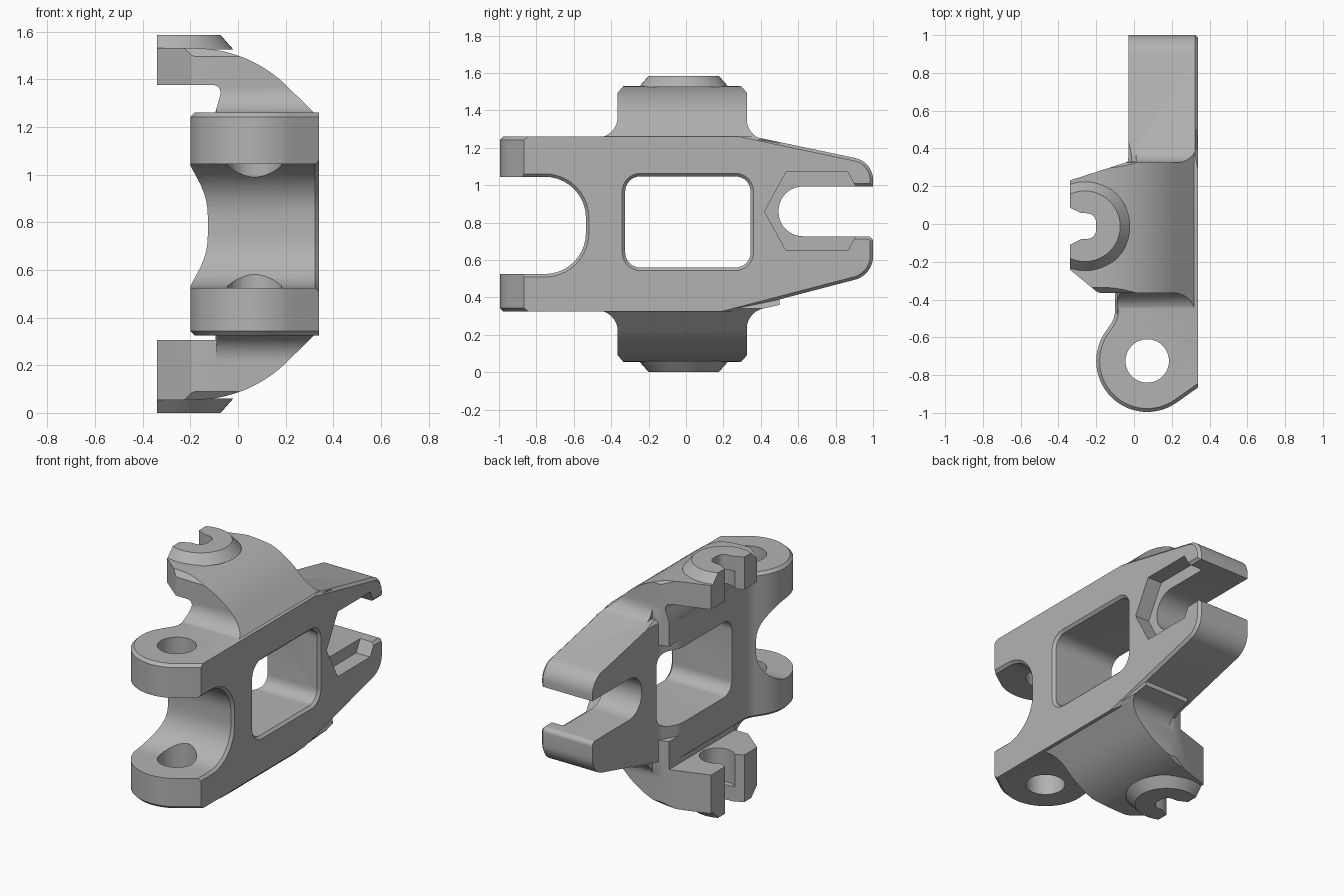
import bpy, bmesh, math
from mathutils import Vector, Matrix

cube = bpy.data.objects.get("Cube")
if cube:
    bpy.data.objects.remove(cube, do_unlink=True)

MID = 0.7925  # height of the mirror plane between the two lugs

steel = bpy.data.materials.new("grey_steel")
steel.use_nodes = True
steel.diffuse_color = (0.45, 0.45, 0.45, 1)
steel.node_tree.nodes["Principled BSDF"].inputs["Base Color"].default_value = (0.45, 0.45, 0.45, 1)


def rounded(points, steps=10):
    """Polygon whose corners (u, v, radius) are replaced by arcs."""
    out = []
    for i, p in enumerate(points):
        c = Vector(p[:2])
        if len(p) < 3:
            out.append(c)
            continue
        a = (Vector(points[i - 1][:2]) - c).normalized()
        b = (Vector(points[(i + 1) % len(points)][:2]) - c).normalized()
        half = a.angle(b) / 2
        centre = c + (a + b).normalized() * p[2] / math.sin(half)
        s = c + a * p[2] / math.tan(half) - centre
        e = c + b * p[2] / math.tan(half) - centre
        start = math.atan2(s.y, s.x)
        turn = (math.atan2(e.y, e.x) - start + math.pi) % (2 * math.pi) - math.pi
        for k in range(steps + 1):
            t = start + turn * k / steps
            out.append(centre + Vector((math.cos(t), math.sin(t))) * p[2])
    return out


def make_object(name, bm):
    bmesh.ops.recalc_face_normals(bm, faces=bm.faces)
    mesh = bpy.data.meshes.new(name)
    bm.to_mesh(mesh)
    bm.free()
    mesh.materials.append(steel)
    ob = bpy.data.objects.new(name, mesh)
    bpy.context.collection.objects.link(ob)
    return ob


def extrude(name, points, axis, lo, hi, chamfer=0, ends=(0, 1)):
    """Prism along an axis, with optional chamfers on its end caps."""
    place = {"x": lambda u, v, w: (w, u, v),
             "y": lambda u, v, w: (u, w, v),
             "z": lambda u, v, w: (u, v, w)}[axis]
    bm = bmesh.new()
    rings = [[bm.verts.new(place(p[0], p[1], w)) for p in points] for w in (lo, hi)]
    caps = [bm.faces.new(r) for r in rings]
    n = len(points)
    for i in range(n):
        j = (i + 1) % n
        bm.faces.new((rings[0][i], rings[0][j], rings[1][j], rings[1][i]))
    bmesh.ops.recalc_face_normals(bm, faces=bm.faces)
    if chamfer:
        edges = [e for k in ends for e in caps[k].edges]
        bmesh.ops.bevel(bm, geom=edges, offset=chamfer, segments=1,
                        affect='EDGES', clamp_overlap=False)
    return make_object(name, bm)


def cone(name, x, y, lo, hi, r_lo, r_hi):
    bm = bmesh.new()
    bmesh.ops.create_cone(bm, cap_ends=True, segments=48, radius1=r_lo, radius2=r_hi,
                          depth=hi - lo, matrix=Matrix.Translation((x, y, (lo + hi) / 2)))
    return make_object(name, bm)


def combine(ob, tool, operation):
    tool.hide_render = True
    mod = ob.modifiers.new("join", 'BOOLEAN')
    mod.operation = operation
    mod.solver = 'EXACT'
    mod.object = tool
    bpy.context.view_layer.objects.active = ob
    bpy.ops.object.modifier_apply(modifier=mod.name)
    bpy.data.objects.remove(tool, do_unlink=True)


def make_lug(name, underside):
    """Arched lug with a flared foot, tapered tip, boss and open slot."""
    arch = rounded([
        (0.3, 1.1), (0.335, 1.243), (0.045, 1.53, 0.55), (-0.34, 1.53)] + underside
        + [(-0.095, 1.1)])
    lug = extrude(name, arch, "y", -0.6, 0.6)
    foot = rounded([
        (0.5, 1.0), (0.5, 1.225), (0.325, 1.264, 0.11), (0.325, 1.495), (0.295, 1.53),
        (0.295, 1.7), (-0.335, 1.7), (-0.335, 1.53), (-0.365, 1.495), (-0.365, 1.255, 0.11),
        (-0.49, 1.255), (-0.49, 1.0)])
    combine(lug, extrude("foot", foot, "x", -0.6, 0.6), 'INTERSECT')
    tip = rounded([
        (-0.36, 0.224), (-0.03, 0.33, 0.1), (0.01, 0.33), (0.01, 0.6), (0.6, 0.6), (0.6, -0.6),
        (-0.09, -0.6), (-0.09, -0.364), (-0.19, -0.364, 0.03), (-0.36, -0.225)])
    combine(lug, extrude("tip", tip, "z", 0.9, 1.8), 'INTERSECT')

    # Tapered boss, trimmed flush with the lug end
    boss = cone("boss", -0.26, -0.012, 1.525, 1.585, 0.24, 0.187)
    trim = [(-0.34, -1), (1, -1), (1, 1), (-0.34, 1)]
    combine(boss, extrude("trim", trim, "z", 1, 2), 'INTERSECT')
    combine(lug, boss, 'UNION')

    # Open slot with a wider seat on the inner side
    slot = rounded([(-0.42, 0.125), (-0.28, 0.058), (-0.2, 0.055, 0.05),
                    (-0.2, -0.078, 0.05), (-0.28, -0.08), (-0.42, -0.15)])
    combine(lug, extrude("slot", slot, "z", 1.2, 1.8), 'DIFFERENCE')
    combine(lug, cone("seat", -0.215, -0.012, 1.2, 1.49, 0.105, 0.105), 'DIFFERENCE')
    return lug


# Main plate: side profile with a wide front fork and a narrow rear fork
side = rounded([
    (-1.2, 1.3), (0.17, 1.3), (1, 1.125, 0.12), (1, 0.993),
    (0.495, 0.993, 0.13), (0.495, 0.727, 0.13), (1, 0.727, 0.03), (1, 0.52, 0.13),
    (0.1, 0.285), (-1.2, 0.285), (-1.2, 0.525), (-0.535, 0.525, 0.22),
    (-0.535, 1.045, 0.22), (-1.2, 1.045)])
frame = extrude("bracket_frame", side, "x", -0.5, 0.34, 0.016, (1,))

# Plan outline: round fork eyes at the front, straight arms at the back
EYE = Vector((0.07, -0.725))
eye_arc = [EYE + 0.27 * Vector((math.cos(t), math.sin(t)))
           for t in (math.radians(-55 - 160 * k / 28) for k in range(29))]
neck = rounded([tuple(eye_arc[-1]), (-0.1, -0.497, 0.14), (-0.1, 0.2, 0.12),
                (-0.03, 0.33, 0.12), (-0.03, 1.1)])
plan = [(0.5, 1.1), (0.5, -0.752)] + eye_arc + neck[1:]
combine(frame, extrude("plan", plan, "z", 0.325, 1.26, 0.018), 'INTERSECT')

# Window with a chamfered outer rim
for grow, lo, bevel in ((0, -1, 0), (0.016, 0.324, 0.016)):
    y0, y1, z0, z1, r = -0.325 - grow, 0.345 + grow, 0.56 - grow, 1.047 + grow, 0.08 + grow
    window = rounded([(y0, z0, r), (y1, z0, r), (y1, z1, r), (y0, z1, r)])
    combine(frame, extrude("window", window, "x", lo, 0.6, bevel, (0,)), 'DIFFERENCE')

# Pin holes through the fork eyes and hexagonal nut pocket at the rear slot
combine(frame, cone("pin_hole", EYE.x, EYE.y, 0, 2, 0.115, 0.115), 'DIFFERENCE')
nut = [(0.42, 0.86), (0.535, 1.07), (0.865, 1.07), (0.98, 0.86), (0.865, 0.65), (0.535, 0.65)]
combine(frame, extrude("nut_pocket", nut, "x", 0.24, 0.6), 'DIFFERENCE')

# Thin upper lug, and a thicker lower lug turned upside down
upper = make_lug("upper_lug", [(-0.34, 1.375), (-0.07, 1.375, 0.03),
                               (-0.075, 1.33, 0.04), (-0.095, 1.26)])
lower = make_lug("lower_lug", [(-0.34, 1.28), (-0.095, 1.28)])
lower.data.transform(Matrix.Translation((0, 0, 2 * MID)) @ Matrix.Diagonal((1, 1, -1, 1)))
lower.data.flip_normals()
combine(frame, upper, 'UNION')
combine(frame, lower, 'UNION')

# Smooth curved surfaces while keeping machined edges sharp
bpy.ops.object.select_all(action='DESELECT')
frame.select_set(True)
bpy.context.view_layer.objects.active = frame
bpy.ops.object.shade_smooth_by_angle(angle=math.radians(28))
